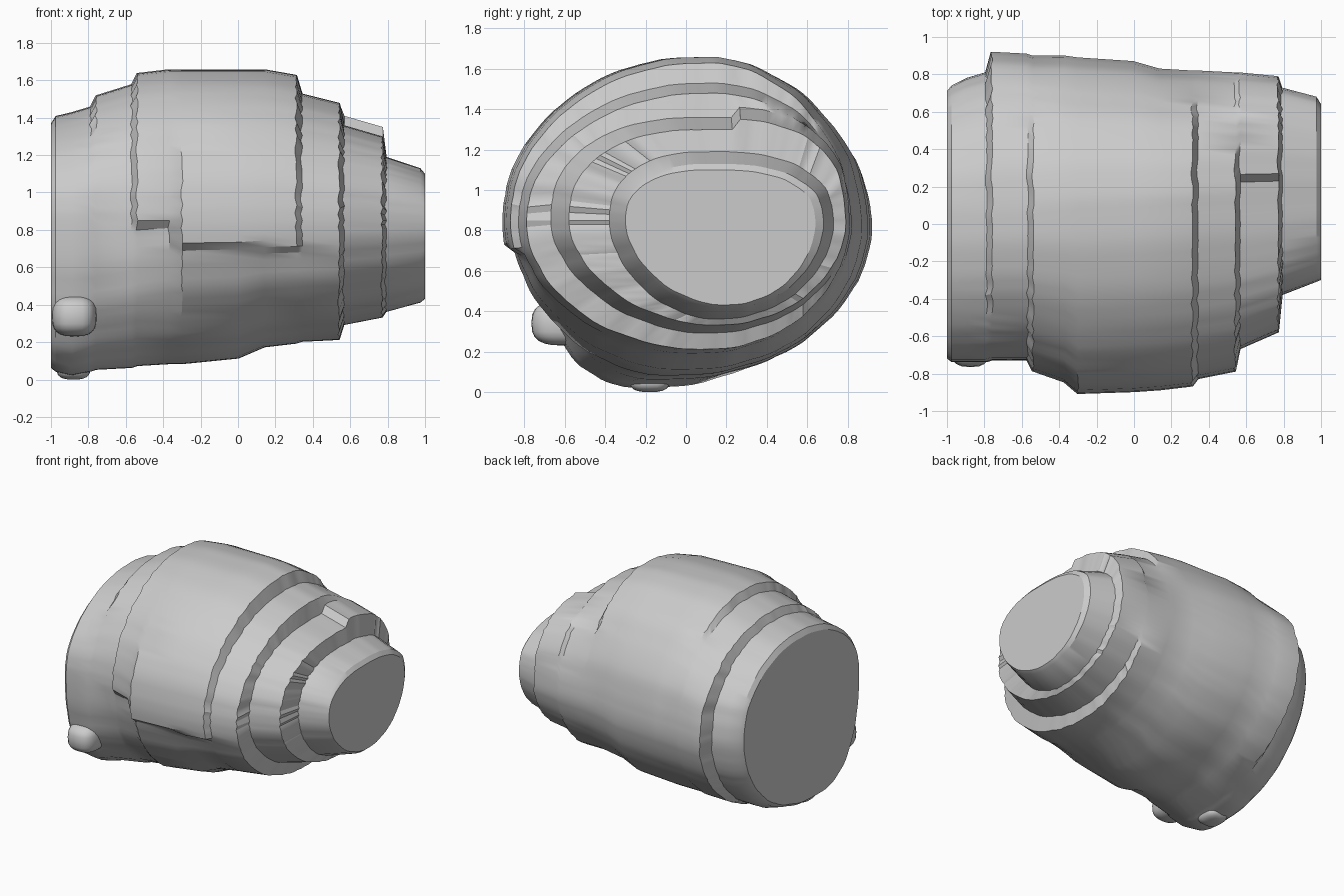
import bpy, bmesh, math, random
from mathutils import Vector

random.seed(4)
cube = bpy.data.objects.get("Cube")
if cube:
    bpy.data.objects.remove(cube, do_unlink=True)

stone = bpy.data.materials.new("stone grey")
stone.use_nodes = True
stone.diffuse_color = (0.6, 0.6, 0.6, 1)
stone.node_tree.nodes["Principled BSDF"].inputs["Base Color"].default_value = (0.6, 0.6, 0.6, 1)

SIDES = 120
MID = 0.85

# Stations along the body: x, front y, back y, bottom z, top z
stations = [
    (-1.0, -.72, .71, .06, 1.37), (-.975, -.74, .74, .04, 1.41),
    (-.89, -.74, .78, .02, 1.43), (-.79, -.74, .81, .04, 1.46),
    (-.76, -.73, .92, .05, 1.52), (-.57, -.73, .91, .06, 1.58),
    (-.54, -.79, .90, .07, 1.64), (-.37, -.85, .90, .08, 1.66),
    (-.30, -.91, .89, .08, 1.66), (.0, -.90, .87, .11, 1.66),
    (.14, -.89, .83, .17, 1.66), (.31, -.87, .82, .19, 1.63),
    (.34, -.83, .82, .20, 1.53), (.54, -.79, .81, .21, 1.48),
    (.565, -.67, .81, .29, 1.36), (.77, -.58, .79, .33, 1.30),
    (.79, -.38, .73, .36, 1.19), (.975, -.31, .68, .41, 1.13),
    (1.0, -.30, .64, .43, 1.10),
]

# Long shallow ridges and ragged step edges, shared by all the stations
ridges = [random.uniform(-.008, .008) for _ in range(SIDES)]
ridges = [(ridges[i - 2] + ridges[i - 1] + ridges[i]) / 3 for i in range(SIDES)]
ragged = [random.uniform(-.006, .006) for _ in range(SIDES)]


def roundness(x, c, s):
    """Superellipse exponent of each quarter: above 2 is squarer."""
    if s >= 0:
        if x > .55:
            return 2.4
        return 1.9 if c >= 0 and -.55 < x < .33 else 2
    if c >= 0:
        return 2.1 if x < .3 else 2
    if x > .55:
        return 1.85
    return 2 + .45 * min(1, max(0, (-.4 - x) / .4))


def section(x, front, back, bottom, top):
    """One oval cross-section with its own reach in each of four directions."""
    points = []
    lip = .85 if x < -.35 else .70
    for i in range(SIDES):
        a = 2 * math.pi * i / SIDES
        c, s = math.cos(a), math.sin(a)
        power = 2 / roundness(x, c, s)
        c, s = (math.copysign(abs(t) ** power, t) for t in (c, s))
        centre = .09 + .05 * x if s >= 0 else .2 * x
        reach = back - centre if c >= 0 else centre - front
        height = top - MID if s >= 0 else MID - bottom
        y = centre + reach * c
        z = MID + height * s
        # the outer shell ends in a lip on the front
        if -.55 < x < .32 and c < 0 and z < lip:
            y += .045 * min(1, -c * 1.5)
        # the small collar is thicker on its upper back
        if .55 < x < .78 and y > .25 and s > 0:
            z += .055 * min(1, s * 1.5)
        k = 1 + ridges[i]
        px = x if abs(x) > .96 else x + ragged[i]
        points.append(Vector((px, centre + (y - centre) * k, MID + (z - MID) * k)))
    return points


def finish(name, bm, angle):
    bmesh.ops.recalc_face_normals(bm, faces=bm.faces)
    mesh = bpy.data.meshes.new(name)
    bm.to_mesh(mesh)
    bm.free()
    obj = bpy.data.objects.new(name, mesh)
    bpy.context.collection.objects.link(obj)
    mesh.materials.append(stone)
    bpy.ops.object.select_all(action="DESELECT")
    obj.select_set(True)
    bpy.context.view_layer.objects.active = obj
    bpy.ops.object.shade_smooth_by_angle(angle=math.radians(angle))


# Stepped body lofted through the stations
bm = bmesh.new()
rings = [[bm.verts.new(p) for p in section(*st)] for st in stations]
for r0, r1 in zip(rings, rings[1:]):
    for i in range(SIDES):
        j = (i + 1) % SIDES
        bm.faces.new((r0[i], r0[j], r1[j], r1[i]))
bm.faces.new(rings[0])
bm.faces.new(rings[-1])
finish("stepped_body", bm, 30)


def bump(name, centre, size):
    """Rounded lump partly sunk into the body."""
    bm = bmesh.new()
    bmesh.ops.create_uvsphere(bm, u_segments=24, v_segments=12, radius=1)
    for v in bm.verts:
        v.co = Vector([m + r * math.copysign(abs(t) ** .7, t)
                       for m, r, t in zip(centre, size, v.co)])
    finish(name, bm, 60)


# Rounded foot on the low front corner, and a keel bump under the wide end
bump("corner_foot", (-.875, -.60, .34), (.12, .165, .11))
bump("keel_bump", (-.88, -.18, .06), (.09, .10, .06))
